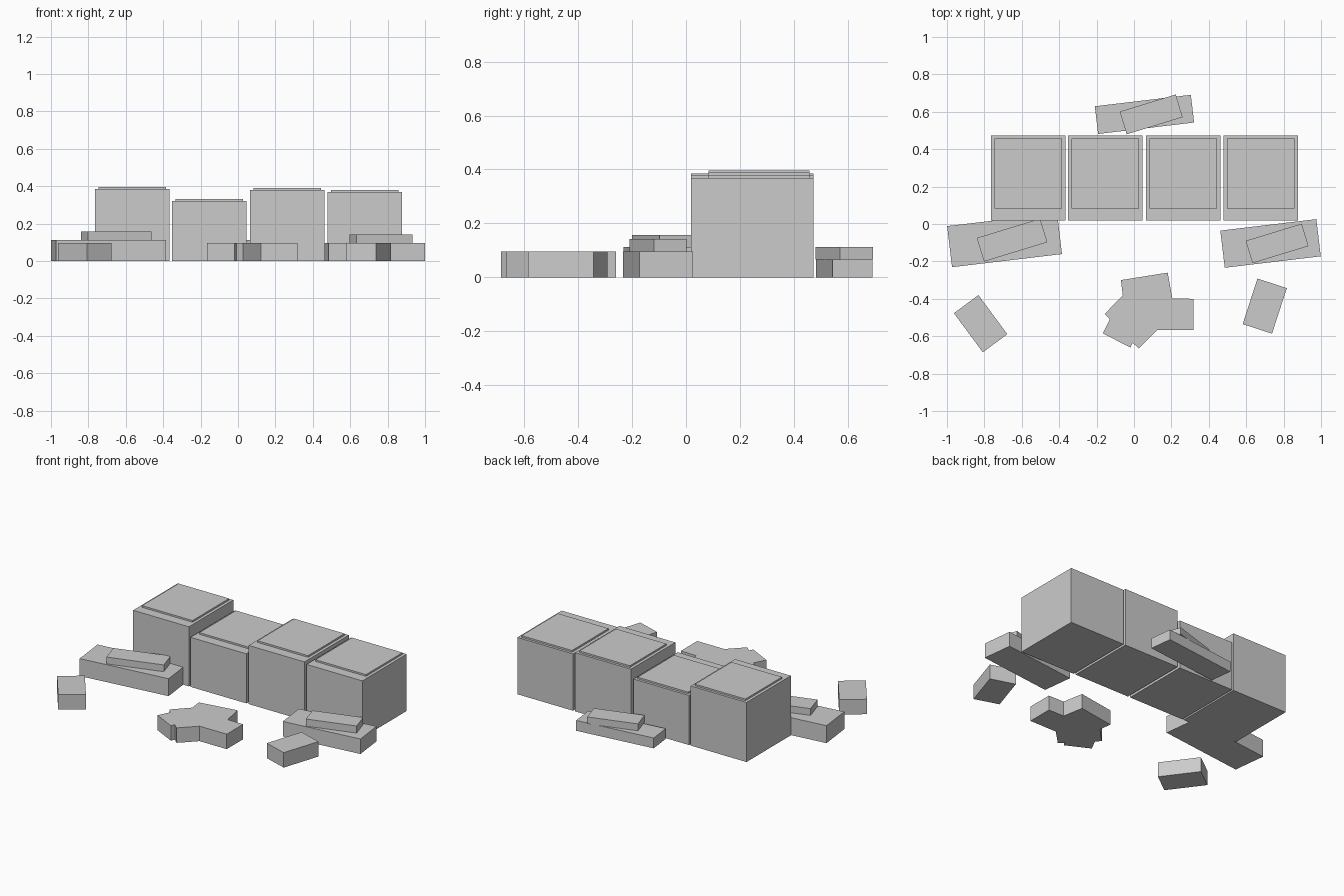
import bpy, bmesh, math
from mathutils import Matrix

cube = bpy.data.objects.get("Cube")
if cube:
    bpy.data.objects.remove(cube, do_unlink=True)

# Single stone grey
stone = bpy.data.materials.new("stone_grey")
stone.use_nodes = True
GREY = (0.6, 0.6, 0.6, 1)
stone.diffuse_color = GREY
stone.node_tree.nodes["Principled BSDF"].inputs["Base Color"].default_value = GREY


def finish(name, bm):
    bmesh.ops.recalc_face_normals(bm, faces=bm.faces)
    mesh = bpy.data.meshes.new(name)
    bm.to_mesh(mesh)
    bm.free()
    mesh.materials.append(stone)
    obj = bpy.data.objects.new(name, mesh)
    bpy.context.collection.objects.link(obj)
    return obj


def box(name, x, y, width, depth, bottom, top, angle=0):
    """Box given by its centre, plan size, height range and turn in degrees."""
    bm = bmesh.new()
    bmesh.ops.create_cube(bm, size=1)
    bmesh.ops.scale(bm, vec=(width, depth, top - bottom), verts=bm.verts)
    obj = finish(name, bm)
    obj.matrix_world = (Matrix.Translation((x, y, (bottom + top) / 2))
                        @ Matrix.Rotation(math.radians(angle), 4, "Z"))
    return obj


def prism(name, outline, height):
    """Upright extrusion of a plan outline."""
    bm = bmesh.new()
    base = bm.faces.new([bm.verts.new((x, y, 0)) for x, y in outline])
    side = bmesh.ops.extrude_face_region(bm, geom=[base], use_keep_orig=True)
    raised = [g for g in side["geom"] if isinstance(g, bmesh.types.BMVert)]
    bmesh.ops.translate(bm, vec=(0, 0, height), verts=raised)
    return finish(name, bm)


# Row of four big blocks, each with a thin inset lid
for i, (x, height) in enumerate([(-0.565, 0.386), (-0.154, 0.321),
                                 (0.263, 0.38), (0.678, 0.368)], 1):
    box(f"block_{i}", x, 0.246, 0.4, 0.454, 0, height)
    box(f"block_lid_{i}", x, 0.27, 0.362, 0.374, height, height + 0.011)

# Fallen slabs stacked in twisted pairs
slabs = [
    ("left_slab", -0.692, -0.086, 0.592, 0.221, 0.113, -0.652, 0.354, 0.132, 0.157),
    ("right_slab", 0.73, -0.104, 0.517, 0.2, 0.097, 0.765, 0.313, 0.125, 0.143),
    ("back_slab", 0.056, 0.586, 0.517, 0.149, 0.067, 0.092, 0.313, 0.127, 0.112),
]
for name, x, y, w, d, h, top_x, top_w, top_d, top_h in slabs:
    box(f"{name}_lower", x, y, w, d, 0, h, 6.8)
    box(f"{name}_upper", top_x, y, top_w, top_d, h, top_h, 17)

# Loose stones at the front
box("loose_stone_left", -0.82, -0.533, 0.163, 0.26, 0, 0.097, 36.5)
box("loose_stone_right", 0.699, -0.439, 0.165, 0.256, 0, 0.097, -18)

# Fused pile of overlapping stones in the middle
prism("stone_pile", [
    (-0.07, -0.30), (0.18, -0.26), (0.205, -0.398), (0.317, -0.4),
    (0.317, -0.568), (0.123, -0.568), (0.026, -0.665), (-0.008, -0.635),
    (-0.019, -0.66), (-0.167, -0.585), (-0.129, -0.51), (-0.156, -0.48),
    (-0.06, -0.382)], 0.097)
